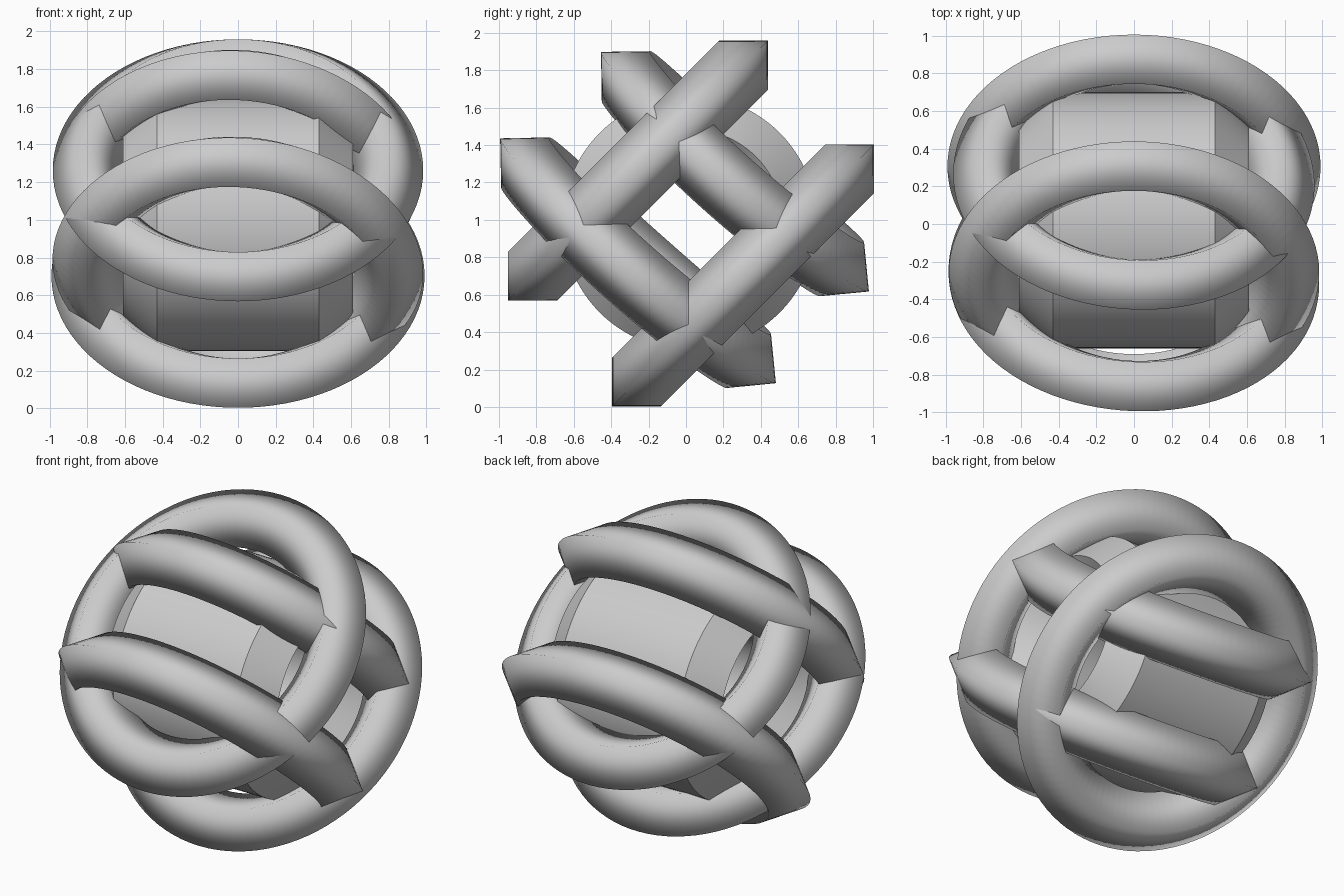
import bpy, math
from mathutils import Vector

if "Cube" in bpy.data.objects:
    bpy.data.objects.remove(bpy.data.objects["Cube"])


def sweep(name, sections, smooth_all):
    """Closed mesh from a loop of closed cross-sections."""
    n, k = len(sections), len(sections[0])
    verts = [p for s in sections for p in s]
    faces = []
    for i in range(n):
        for j in range(k):
            a, b = i * k, ((i + 1) % n) * k
            j2 = (j + 1) % k
            faces.append((a + j, b + j, b + j2, a + j2))
    me = bpy.data.meshes.new(name)
    me.from_pydata(verts, [], faces)
    ob = bpy.data.objects.new(name, me)
    bpy.context.collection.objects.link(ob)
    bpy.ops.object.select_all(action='DESELECT')
    ob.select_set(True)
    bpy.context.view_layer.objects.active = ob
    bpy.ops.object.mode_set(mode='EDIT')
    bpy.ops.mesh.select_all(action='SELECT')
    bpy.ops.mesh.normals_make_consistent(inside=False)
    bpy.ops.object.mode_set(mode='OBJECT')
    if smooth_all:
        bpy.ops.object.shade_smooth()
    else:
        bpy.ops.object.shade_smooth_by_angle(angle=math.radians(30))
    return ob


def ring(name, centre, angle, radius, tilt=0.0, bend=0.0, minor=0.185, seg=96):
    """Ring with a diamond section; its plane holds the x axis and leans by angle."""
    c = Vector(centre)
    a = math.radians(angle)
    e2 = Vector((0, math.cos(a), math.sin(a)))
    up = Vector((0, -math.sin(a), math.cos(a)))
    if up.y < 0 and angle < 0:
        up = -up
    e1 = (Vector((1, 0, 0)) + up * tilt).normalized()
    nrm = e1.cross(e2).normalized()
    if nrm.dot(up) < 0:
        nrm = -nrm
    sections = []
    for i in range(seg):
        t = 2 * math.pi * i / seg
        s = math.sin(t)
        rad = e1 * math.cos(t) + e2 * s
        p = c + rad * radius + nrm * bend * (2 * s * s - 1)
        # section follows the slope of the bent ring
        lean = 2 * bend * s * s / radius * 2
        r2 = (rad + nrm * lean * 0.5).normalized()
        n2 = (nrm - rad * lean * 0.5).normalized()
        sections.append([p + r2 * minor, p + n2 * minor,
                         p - r2 * minor, p - n2 * minor])
    return sweep(name, sections, True)


# two parallel rings rising to the back
ring("upper_rising_ring", (0, -0.257, 1.263), 45, 0.798)
ring("lower_rising_ring", (0, 0.305, 0.703), 45, 0.805)

# two crossing rings falling to the back, slightly tilted and bowed
ring("upper_falling_ring", (0, 0.246, 1.24), -41.8, 0.775, tilt=-0.05, bend=0.016)
ring("lower_falling_ring", (0, -0.272, 0.764), -41.6, 0.8, tilt=-0.05, bend=0.016)

# wide hollow band in the middle, axis along x
profile = [(-0.43, 0.68), (0.43, 0.68), (0.61, 0.5),
           (0.43, 0.32), (-0.43, 0.32), (-0.61, 0.5)]
band = []
for i in range(96):
    t = 2 * math.pi * i / 96
    band.append([Vector((x, 0.02 + r * math.cos(t), 0.985 + r * math.sin(t)))
                 for x, r in profile])
sweep("core_band", band, False)
